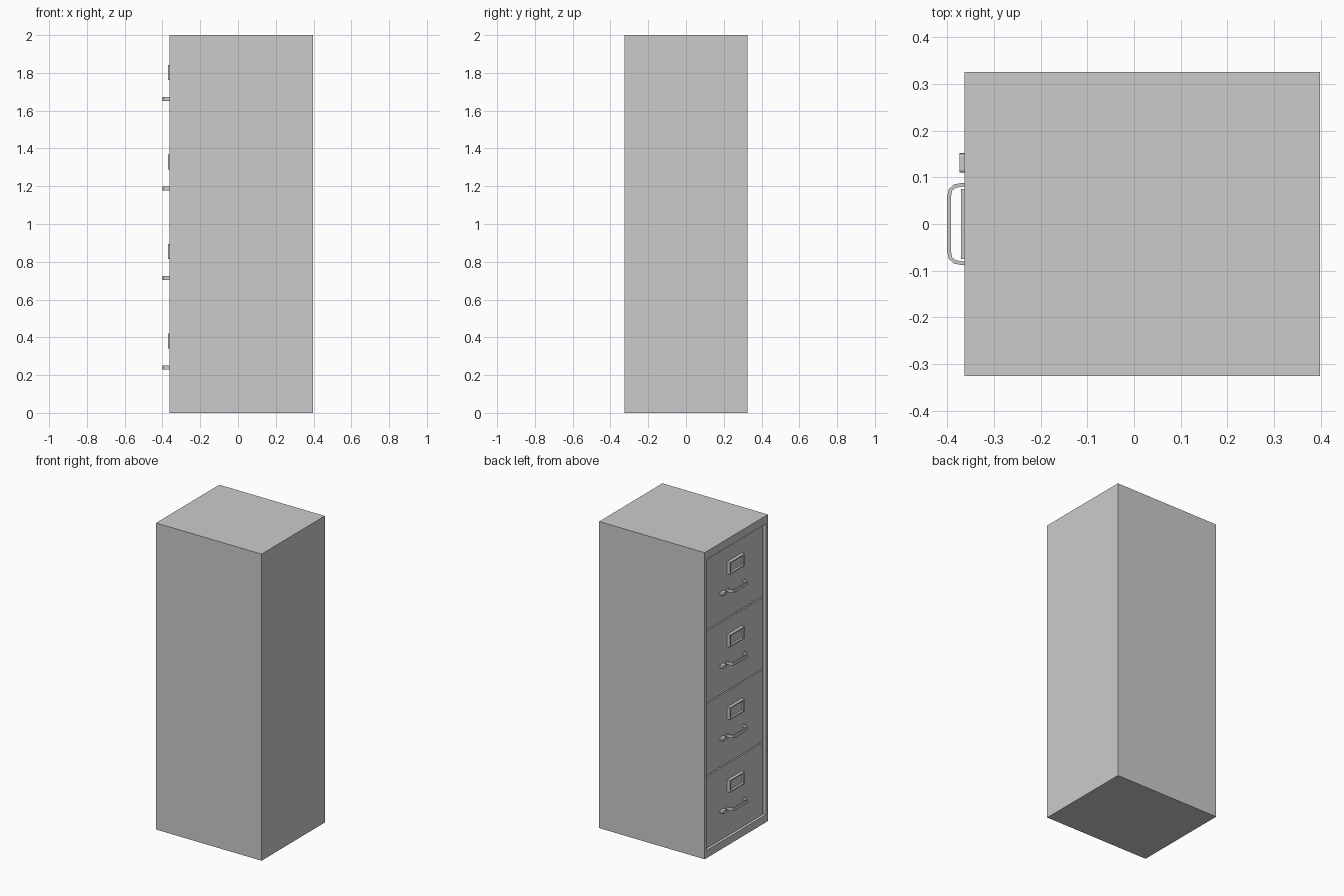
import bpy, bmesh
from mathutils import Vector

if "Cube" in bpy.data.objects:
    bpy.data.objects.remove(bpy.data.objects["Cube"])

FRONT, BACK, HALF = -0.363, 0.398, 0.326   # drawers face -x
FACE = FRONT + 0.013                       # recessed drawer face
Z0, PITCH = 0.05, 0.474


def finish(name, bm):
    bmesh.ops.recalc_face_normals(bm, faces=bm.faces)
    me = bpy.data.meshes.new(name)
    bm.to_mesh(me)
    bm.free()
    ob = bpy.data.objects.new(name, me)
    bpy.context.collection.objects.link(ob)
    return ob


def box_bm(x0, x1, y0, y1, z0, z1):
    bm = bmesh.new()
    bmesh.ops.create_cube(bm, size=1)
    for v in bm.verts:
        v.co = Vector((x0 if v.co.x < 0 else x1,
                       y0 if v.co.y < 0 else y1,
                       z0 if v.co.z < 0 else z1))
    return bm


def front_face(bm):
    bm.normal_update()
    return [f for f in bm.faces if f.normal.x < -0.9]


def sink(bm, face, depth):
    # push a face inwards, leaving side walls
    new = bmesh.ops.extrude_discrete_faces(bm, faces=[face])["faces"][0]
    for v in new.verts:
        v.co.x += depth


# cabinet shell with one tall recess
bm = box_bm(FRONT, BACK, -HALF, HALF, 0, 2)
face = front_face(bm)[0]
bmesh.ops.inset_individual(bm, faces=[face], thickness=0.028)
for v in face.verts:
    v.co.z = Z0 if v.co.z < 1 else Z0 + 4 * PITCH
sink(bm, face, 0.035)
finish("cabinet_body", bm)

# half of the pull's centre line (x, y), mirrored below
half = [(FACE + 0.002, 0.084), (-0.368, 0.084), (-0.384, 0.081),
        (-0.393, 0.073), (-0.396, 0.058), (-0.396, 0.03)]
path = half + [(x, -y) for x, y in reversed(half)]


def handle(name, z):
    # flat strap swept along the path
    bm = bmesh.new()
    pts = [Vector(p) for p in path]
    rings = []
    for i, p in enumerate(pts):
        t = (pts[min(i + 1, len(pts) - 1)] - pts[max(i - 1, 0)]).normalized()
        n = Vector((-t.y, t.x)) * 0.004
        h = 0.007 if i in (0, len(pts) - 1) else 0.010
        rings.append([bm.verts.new((p.x + s * n.x, p.y + s * n.y, z + k * h))
                      for s, k in ((-1, -1), (1, -1), (1, 1), (-1, 1))])
    for a, b in zip(rings, rings[1:]):
        for j in range(4):
            k = (j + 1) % 4
            bm.faces.new((a[j], a[k], b[k], b[j]))
    bm.faces.new(rings[0])
    bm.faces.new(rings[-1])
    finish(name, bm)


for i in range(4):
    low = Z0 + i * PITCH
    n = i + 1
    # drawer front
    finish(f"drawer_front_{n}", box_bm(FACE, FRONT + 0.04, -0.294, 0.294,
                                       low + 0.004, low + PITCH - 0.004))
    # label holder with sunken window
    bm = box_bm(-0.370, FACE + 0.002, -0.075, 0.075, low + 0.29, low + 0.37)
    face = front_face(bm)[0]
    bmesh.ops.inset_individual(bm, faces=[face], thickness=0.012)
    sink(bm, face, 0.014)
    finish(f"label_holder_{n}", bm)
    # pull handle and thumb latch
    handle(f"handle_{n}", low + 0.19)
    bm = box_bm(-0.374, FACE + 0.002, 0.11, 0.152, low + 0.179, low + 0.199)
    edges = [e for e in bm.edges
             if abs(e.verts[0].co.x - e.verts[1].co.x) > 0.01]
    bmesh.ops.bevel(bm, geom=edges, offset=0.006, segments=2,
                    affect='EDGES', profile=0.5)
    finish(f"thumb_latch_{n}", bm)
